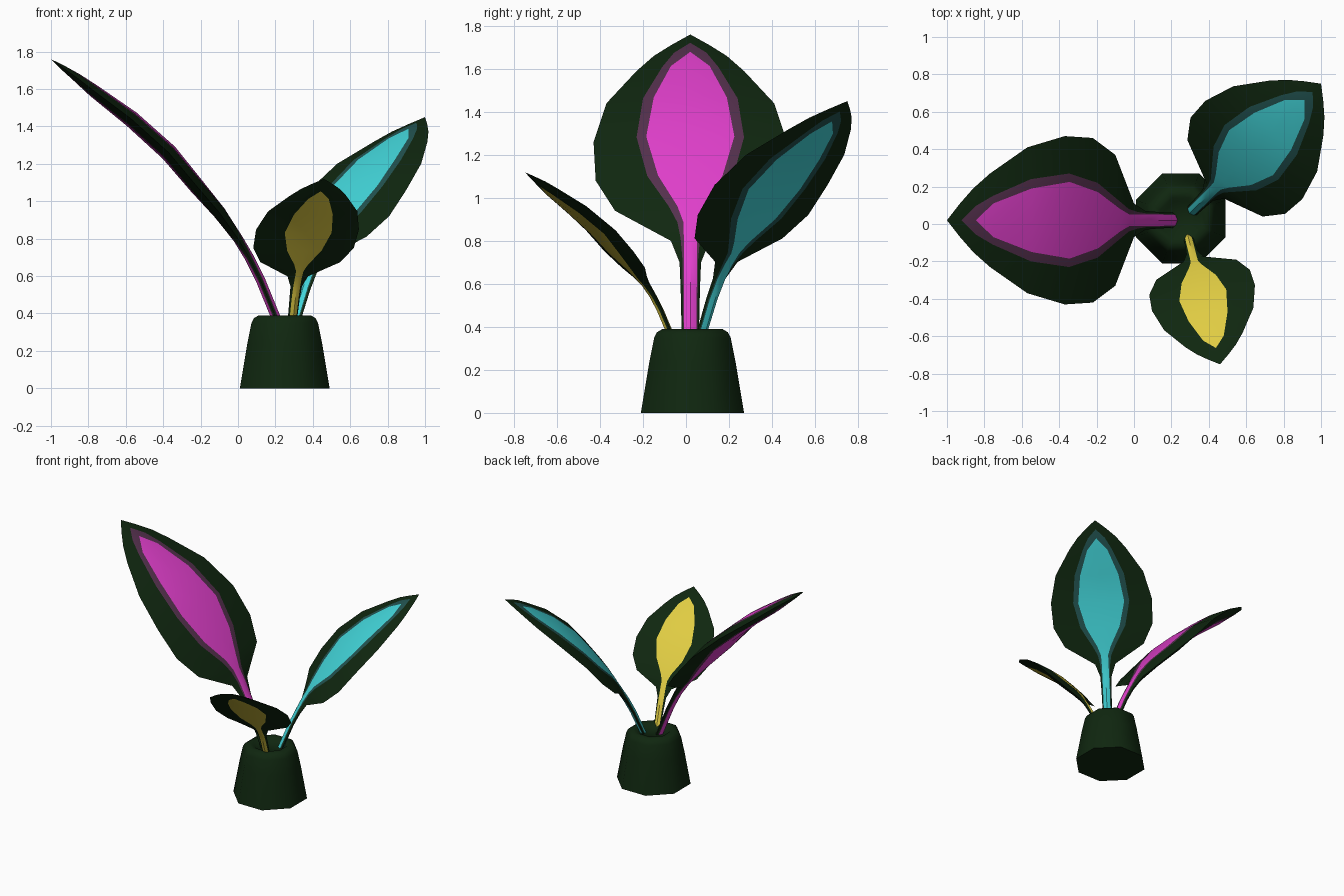
import bpy, bmesh, math
from mathutils import Vector

cube = bpy.data.objects.get("Cube")
if cube:
    bpy.data.objects.remove(cube, do_unlink=True)


def material(name, rgb):
    mat = bpy.data.materials.new(name)
    mat.use_nodes = True
    mat.diffuse_color = (*rgb, 1)
    mat.node_tree.nodes["Principled BSDF"].inputs["Base Color"].default_value = (*rgb, 1)
    return mat


green = material("dark green", (.005, .02, .005))
magenta = material("magenta", (.75, .05, .6))
plum = material("dull plum", (.09, .03, .075))
cyan = material("cyan", (.055, .67, .7))
teal = material("dull teal", (.016, .085, .08))
yellow = material("yellow", (.74, .6, .055))


def finish(name, bm, mats, angle):
    bmesh.ops.recalc_face_normals(bm, faces=bm.faces[:])
    mesh = bpy.data.meshes.new(name)
    bm.to_mesh(mesh)
    bm.free()
    for mat in mats:
        mesh.materials.append(mat)
    obj = bpy.data.objects.new(name, mesh)
    bpy.context.collection.objects.link(obj)
    bpy.ops.object.select_all(action='DESELECT')
    obj.select_set(True)
    bpy.context.view_layer.objects.active = obj
    bpy.ops.object.shade_smooth_by_angle(angle=math.radians(angle))


def loft(bm, rings):
    """Skin closed rings of points; yields (column, face)."""
    rows = [[bm.verts.new(p) for p in ring] for ring in rings]
    n = len(rows[0])
    for a, b in zip(rows, rows[1:]):
        for i in range(n):
            j = (i + 1) % n
            yield i, bm.faces.new((a[i], a[j], b[j], b[i]))
    bm.faces.new(rows[0])
    bm.faces.new(rows[-1])


# Pot: eight-sided tapered tub with a rounded lip and sunken top
bm = bmesh.new()
profile = [(.24, 0), (.2, .24), (.178, .35), (.165, .375), (.14, .39), (.11, .385), (.09, .365)]
rings = []
for apothem, z in profile:
    r = apothem / math.cos(math.pi / 8)
    angles = [math.pi / 8 + k * math.pi / 4 for k in range(8)]
    rings.append([(.25 + r * math.cos(t), .03 + r * math.sin(t), z) for t in angles])
list(loft(bm, rings))
finish("pot", bm, [green], 50)

# Leaf stations: reach, rise, half width, halo half width, centre half width, half thickness
LEAF = [
    (0, 0, .04, .032, .028, .025),
    (.09, .22, .045, .035, .03, .025),
    (.15, .34, .05, .036, .03, .025),
    (.21, .44, .09, .045, .03, .026),
    (.26, .51, .22, .06, .032, .03),
    (.31, .58, .35, .1, .06, .035),
    (.43, .72, .44, .2, .15, .042),
    (.58, .9, .45, .25, .205, .046),
    (.78, 1.08, .39, .22, .17, .044),
    (.98, 1.23, .25, .13, .09, .034),
    (1.07, 1.3, .17, .075, 0, .024),
    (1.14, 1.35, .09, 0, 0, .014),
    (1.21, 1.4, 0, 0, 0, 0),
]


def leaf(name, base, tip, width, mats):
    base, tip = Vector(base), Vector(tip)
    flat = Vector((tip.x - base.x, tip.y - base.y, 0))
    reach, rise = flat.length / LEAF[-1][0], (tip.z - base.z) / LEAF[-1][1]
    side = Vector((-flat.y, flat.x, 0)).normalized()
    spine = [base + flat.normalized() * s[0] * reach + Vector((0, 0, s[1] * rise)) for s in LEAF]
    rings = []
    for k, (_, _, edge, halo, core, thick) in enumerate(LEAF):
        along = spine[min(k + 1, len(spine) - 1)] - spine[max(k - 1, 0)]
        up = along.cross(side).normalized()

        def point(w, face):
            bulge = thick * (1 - (w / edge) ** 2) if edge else 0
            return spine[k] + side * w * width + up * bulge * width * face
        across = [-halo, -core, 0, core, halo]
        rings.append([point(-edge, 0)] + [point(w, 1) for w in across]
                     + [point(edge, 0)] + [point(-w, -1) for w in across])
    bm = bmesh.new()
    # Colour runs in bands across each side: rim, halo, centre, centre, halo, rim
    for column, face in loft(bm, rings):
        face.material_index = (0, 1, 2, 2, 1, 0)[column % 6]
    bmesh.ops.remove_doubles(bm, verts=bm.verts[:], dist=.0005)
    finish(name, bm, mats, 35)


leaf("large_left_leaning_leaf", (.21, .02, .36), (-1, .02, 1.76), 1, [green, plum, magenta])
leaf("back_leaf", (.31, .07, .36), (1, .75, 1.45), .82, [green, teal, cyan])
leaf("front_leaf", (.29, -.07, .36), (.46, -.75, 1.12), .63, [green, green, yellow])
